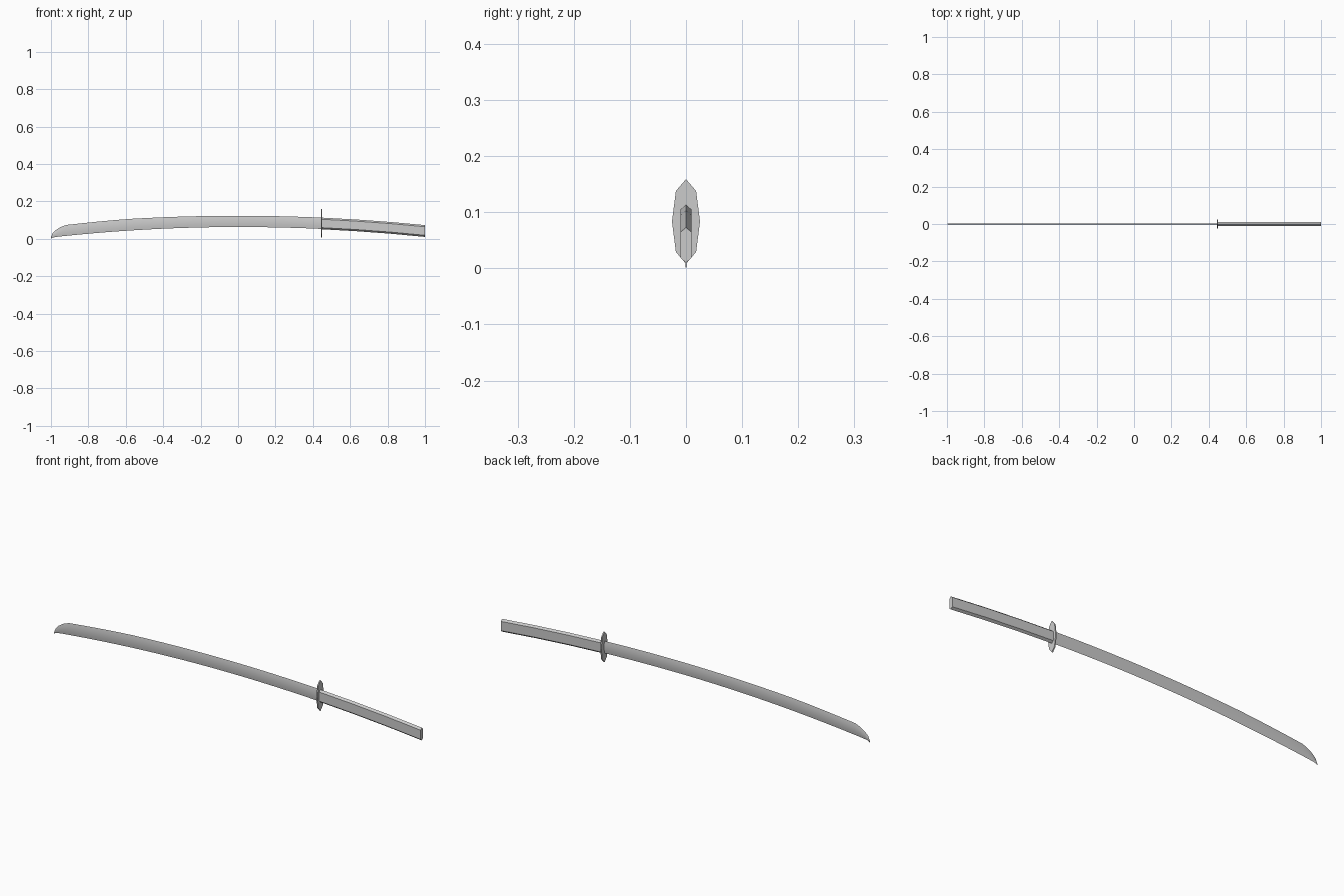
import bpy, bmesh, math

if "Cube" in bpy.data.objects:
    bpy.data.objects.remove(bpy.data.objects["Cube"])

def spine(x):
    return 0.123 - 0.05 * x * x

def edge(x):
    return 0.063 - 0.056 * x * x if x < 0 else 0.063 - 0.051 * x * x

def loft(name, sections, profile):
    """Skin a (y, height fraction) profile through (x, bottom, top, thickness) stations."""
    bm = bmesh.new()
    rings = [[bm.verts.new((x, y * t, b + (top - b) * f)) for y, f in profile]
             for x, b, top, t in sections]
    n = len(profile)
    for r, s in zip(rings, rings[1:]):
        for i in range(n):
            j = (i + 1) % n
            bm.faces.new((r[i], r[j], s[j], s[i]))
    bm.faces.new(rings[0])
    bm.faces.new(rings[-1])
    bmesh.ops.recalc_face_normals(bm, faces=bm.faces)
    me = bpy.data.meshes.new(name)
    bm.to_mesh(me)
    bm.free()
    ob = bpy.data.objects.new(name, me)
    bpy.context.collection.objects.link(ob)
    return ob

# Blade: rounded tip, then an even curve to the guard
tip = [(-1.0, 0.0, 0.008, 0.3), (-0.992, 0.006, 0.028, 0.6),
       (-0.975, 0.0095, 0.046, 0.8), (-0.95, 0.0125, 0.062, 0.9)]
xs = [-0.92 + 1.37 * i / 16 for i in range(17)]
body = [(x, edge(x), spine(x) - max(0, -x - 0.6) * 0.022, 1.0) for x in xs]
blade_profile = [(0, 1), (0.0035, 0.7), (0.0025, 0.25), (0, 0),
                 (-0.0025, 0.25), (-0.0035, 0.7)]
blade = loft("blade", tip + body, blade_profile)
bpy.context.view_layer.objects.active = blade
blade.select_set(True)
bpy.ops.object.shade_smooth_by_angle(angle=math.radians(30))

# Handle: hexagonal grip continuing the curve
hx = [0.447 + 0.553 * i / 3 for i in range(4)]
handle_profile = [(0, 1), (0.01, 0.86), (0.01, 0.14), (0, 0), (-0.01, 0.14), (-0.01, 0.86)]
loft("handle", [(x, edge(x) - 0.002, spine(x), 1.0) for x in hx], handle_profile)

# Guard: thin elongated octagon
guard_profile = [(0, 1), (0.018, 0.86), (0.025, 0.5), (0.018, 0.14),
                 (0, 0), (-0.018, 0.14), (-0.025, 0.5), (-0.018, 0.86)]
loft("guard", [(x, 0.008, 0.159, 1.0) for x in (0.443, 0.449)], guard_profile)
